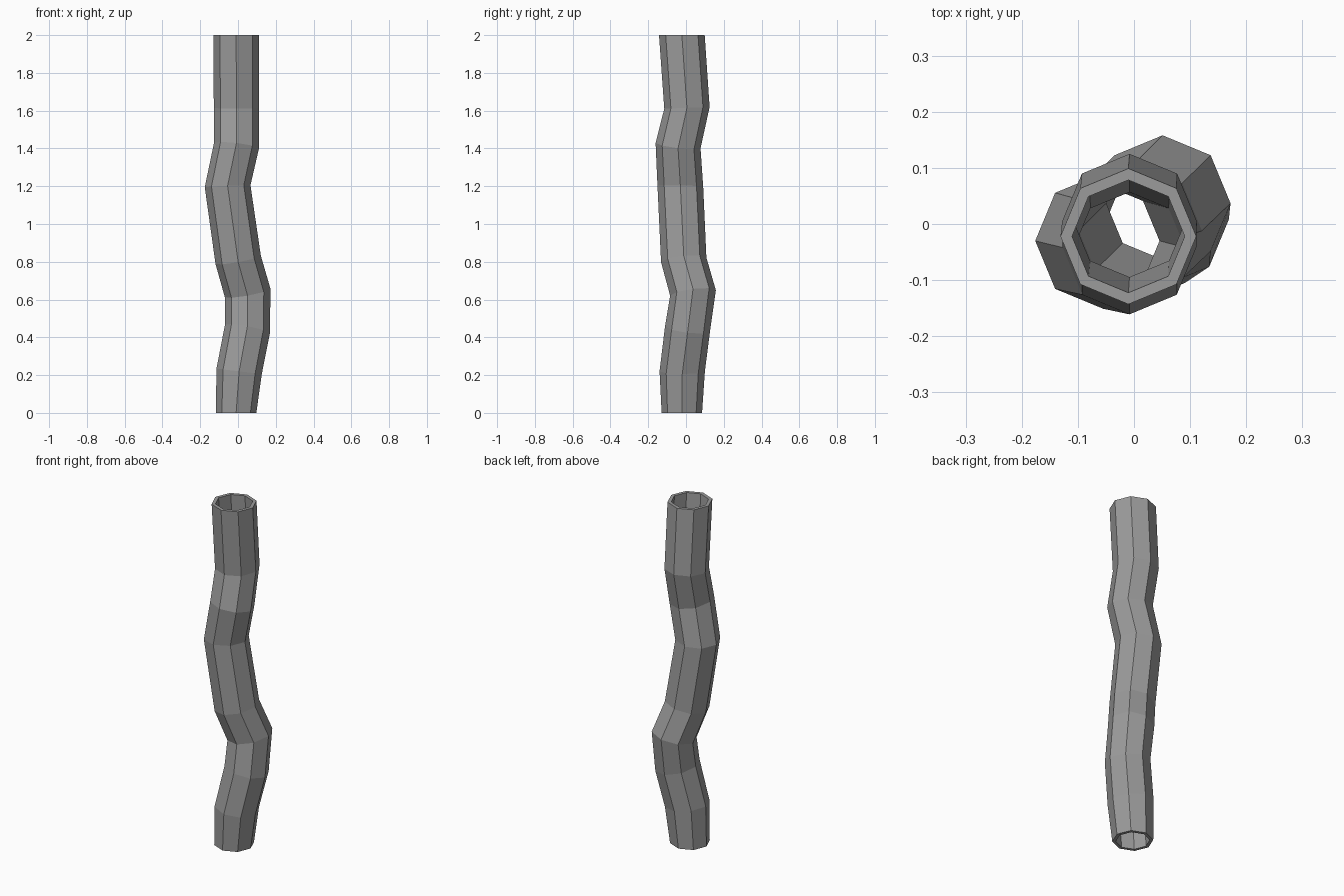
import bpy
import bmesh
from math import cos, sin, pi

cube = bpy.data.objects.get("Cube")
if cube:
    bpy.data.objects.remove(cube, do_unlink=True)

SIDES = 8
INNER_RATIO = 0.83

# Crooked path: centre x, y, z, outer radius, ring tilt along x, tilt along y
PATH = [
    (-0.01, -0.022, 0.0, 0.107, 0, 0),
    (0.006, -0.02, 0.22, 0.12, -0.12, 0),
    (0.05, 0.008, 0.445, 0.119, -0.18, -0.12),
    (0.051, 0.037, 0.635, 0.121, 0.18, 0.12),
    (0.001, -0.012, 0.81, 0.12, 0.18, 0.1),
    (-0.055, -0.03, 1.2, 0.121, 0.04, -0.02),
    (-0.008, -0.042, 1.415, 0.119, -0.12, -0.12),
    (-0.008, 0.005, 1.615, 0.12, 0, 0.04),
    (-0.01, -0.022, 2.0, 0.121, 0, 0),
]


def add_rings(bm, ratio):
    """Octagonal rings along the path, each sheared to its tilt."""
    rings = []
    for x, y, z, radius, tilt_x, tilt_y in PATH:
        ring = []
        for i in range(SIDES):
            a = 2 * pi * i / SIDES
            dx, dy = radius * ratio * cos(a), radius * ratio * sin(a)
            ring.append(bm.verts.new((x + dx, y + dy, z + tilt_x * dx + tilt_y * dy)))
        rings.append(ring)
    return rings


def bridge(bm, a, b):
    for i in range(SIDES):
        j = (i + 1) % SIDES
        bm.faces.new((a[i], a[j], b[j], b[i]))


# Hollow tube: outer wall, inner wall and the two rims
bm = bmesh.new()
outer = add_rings(bm, 1)
inner = add_rings(bm, INNER_RATIO)
for k in range(len(PATH) - 1):
    bridge(bm, outer[k], outer[k + 1])
    bridge(bm, inner[k + 1], inner[k])
bridge(bm, outer[-1], inner[-1])
bridge(bm, inner[0], outer[0])
bmesh.ops.recalc_face_normals(bm, faces=bm.faces)

mesh = bpy.data.meshes.new("crooked_pipe")
bm.to_mesh(mesh)
bm.free()

# Plain grey surface
grey = bpy.data.materials.new("grey")
grey.use_nodes = True
colour = (0.33, 0.33, 0.33, 1)
grey.diffuse_color = colour
grey.node_tree.nodes["Principled BSDF"].inputs["Base Color"].default_value = colour
mesh.materials.append(grey)

pipe = bpy.data.objects.new("crooked_pipe", mesh)
bpy.context.scene.collection.objects.link(pipe)
